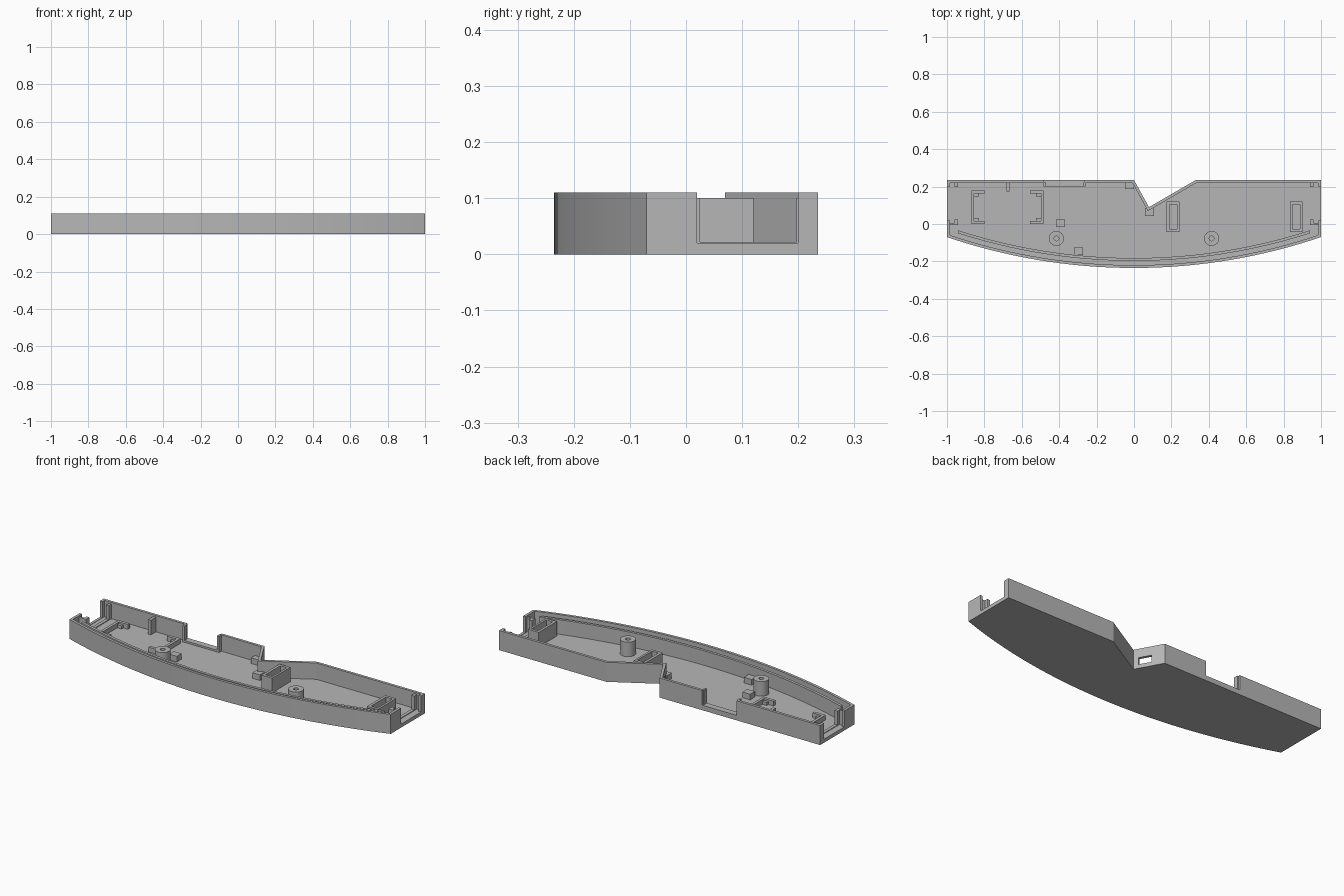
import bpy, bmesh, math
from mathutils import Vector

cube = bpy.data.objects.get("Cube")
if cube:
    bpy.data.objects.remove(cube, do_unlink=True)

grey = bpy.data.materials.new("plain_grey")
grey.use_nodes = True
grey.diffuse_color = (0.47, 0.47, 0.47, 1)
grey.node_tree.nodes["Principled BSDF"].inputs["Base Color"].default_value = (0.47, 0.47, 0.47, 1)

HEIGHT, FLOOR, WALL = 0.11, 0.018, 0.015
RADIUS, FRONT = 3.113, -0.235


def prism(name, points, z0, z1):
    """Extrude a flat outline between two heights."""
    bm = bmesh.new()
    face = bm.faces.new([bm.verts.new((x, y, z0)) for x, y in points])
    ext = bmesh.ops.extrude_face_region(bm, geom=[face])
    top = [v for v in ext["geom"] if isinstance(v, bmesh.types.BMVert)]
    bmesh.ops.translate(bm, verts=top, vec=(0, 0, z1 - z0))
    bmesh.ops.recalc_face_normals(bm, faces=bm.faces)
    mesh = bpy.data.meshes.new(name)
    bm.to_mesh(mesh)
    bm.free()
    mesh.materials.append(grey)
    ob = bpy.data.objects.new(name, mesh)
    bpy.context.collection.objects.link(ob)
    return ob


def box(name, x0, x1, y0, y1, z1, z0=FLOOR - 0.003):
    return prism(name, [(x0, y0), (x1, y0), (x1, y1), (x0, y1)], z0, z1)


def cut(target, cutter):
    """Subtract the cutter, then remove it."""
    cutter.hide_render = True
    mod = target.modifiers.new("cut", "BOOLEAN")
    mod.operation, mod.solver, mod.object = "DIFFERENCE", "EXACT", cutter
    bpy.context.view_layer.objects.active = target
    bpy.ops.object.modifier_apply(modifier=mod.name)
    bpy.data.objects.remove(cutter, do_unlink=True)


def arc(half, inset, steps=40):
    """Front curve from left to right, moved inward by inset."""
    r = RADIUS - inset
    xs = [half * (2 * i / steps - 1) for i in range(steps + 1)]
    return [(x, FRONT + RADIUS - math.sqrt(r * r - x * x)) for x in xs]


def inset(points, d):
    """Offset a counter-clockwise outline inward with mitred corners."""
    out = []
    n = len(points)
    for i in range(n):
        p = Vector(points[i])
        a = (p - Vector(points[i - 1])).normalized()
        b = (Vector(points[(i + 1) % n]) - p).normalized()
        na, nb = Vector((-a.y, a.x)), Vector((-b.y, b.x))
        q = p + (na + nb) * (d / (1 + na.dot(nb)))
        out.append((q.x, q.y))
    return out


def smooth(ob):
    bpy.ops.object.select_all(action="DESELECT")
    ob.select_set(True)
    bpy.context.view_layer.objects.active = ob
    bpy.ops.object.shade_smooth_by_angle(angle=math.radians(20))


# Tray: bowed front, V-shaped recess in the back
TIP = (0.08, 0.09)
outline = arc(1, 0) + [(1, 0.235), (0.33, 0.235), TIP, (0, 0.235), (-1, 0.235)]
tray = prism("tray", outline, 0, HEIGHT)
cut(tray, prism("cavity", inset(outline, WALL), FLOOR, 0.2))
# Openings in the ends and the back
for s in (-1, 1):
    xs = sorted((s * 0.97, s * 1.1))
    cut(tray, box("end_opening", *xs, 0.02, 0.2, 0.2, 0.02))
cut(tray, box("back_opening", -0.48, -0.265, 0.21, 0.3, 0.2, 0.028))
# Small port through the short side of the recess
port = box("port", -0.035, 0.035, -0.04, 0.04, 0.06, 0.022)
port.location = (0.051, 0.144, 0)
port.rotation_euler.z = math.atan2(0.145, -0.08)
bpy.context.view_layer.update()
cut(tray, port)
smooth(tray)

# Curved inner rib that forms a groove behind the front wall
rib = prism("front_inner_rib", arc(0.94, 0.038) + arc(0.94, 0.053)[::-1], FLOOR - 0.003, 0.1)
smooth(rib)

# Panel guides at both ends
for side, s in (("right", -1), ("left", 1)):
    xs = sorted((s * 0.942, s * 0.96))
    box(side + "_guide_sill", *xs, 0, 0.22, 0.022)
    for part, y0, y1 in (("front", 0.0, 0.025), ("back", 0.197, 0.222)):
        box(f"{side}_guide_{part}", *xs, y0, y1, 0.1)
    xs = sorted((s * 0.942, s * 0.987))
    box(side + "_guide_front_web", *xs, -0.005, 0.006, 0.1)

# Frame of the back opening
box("back_opening_sill", -0.485, -0.26, 0.2, 0.222, 0.028)
for i, x in enumerate((-0.485, -0.27)):
    box(f"back_opening_post_{i + 1}", x, x + 0.012, 0.2, 0.224, HEIGHT)

# Screw posts with pilot holes
for side, x in (("right", -0.415), ("left", 0.415)):
    ring = lambda r: [(x + r * math.cos(k * math.pi / 16), -0.077 + r * math.sin(k * math.pi / 16))
                      for k in range(32)]
    post = prism(side + "_screw_post", ring(0.04), FLOOR - 0.003, 0.1)
    cut(post, prism("pilot_hole", ring(0.013), 0.03, 0.2))
    smooth(post)

# Open-topped holders
for name, x in (("centre_holder", 0.175), ("left_holder", 0.833)):
    holder = box(name, x, x + 0.067, -0.042, 0.12, 0.1)
    cut(holder, box("pocket", x + 0.015, x + 0.055, -0.027, 0.105, 0.2, 0.055))

# Pair of low brackets facing each other
for name, x0, x1, back in (("outer_bracket", -0.87, -0.8, -0.87), ("inner_bracket", -0.557, -0.483, -0.498)):
    box(name + "_spine", back, back + 0.015, 0.0, 0.18, 0.045)
    for end, y in (("front", 0.0), ("back", 0.163)):
        box(f"{name}_{end}", x0, x1, y, y + 0.017, 0.045)
    lip = -0.855 if back == x0 else -0.525
    for end, y in (("front", 0.017), ("back", 0.148)):
        box(f"{name}_{end}_lip", lip, lip + 0.027, y, y + 0.015, 0.035)

# Stiffening rib and small support blocks
box("back_wall_rib", -0.682, -0.665, 0.175, 0.222, 0.1)
for i, (x, y) in enumerate(((-0.025, 0.207), (0.083, 0.064), (-0.393, 0.004), (-0.297, -0.146))):
    box(f"support_block_{i + 1}", x - 0.024, x + 0.024, y - 0.021, y + 0.021, 0.05)
